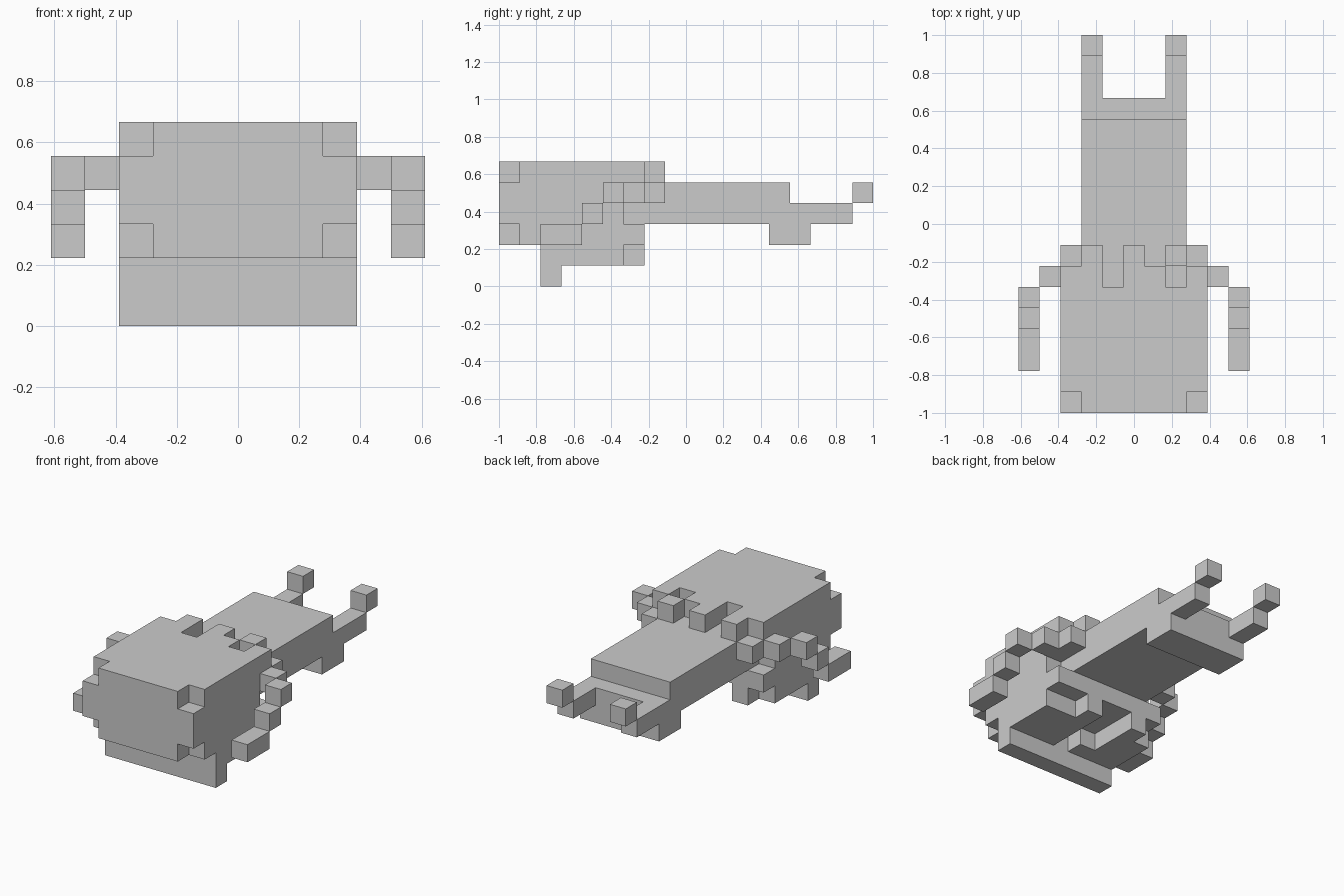
import bpy, bmesh
from mathutils import Vector

if "Cube" in bpy.data.objects:
    bpy.data.objects.remove(bpy.data.objects["Cube"])

U = 1 / 9  # one block; i is counted from the centre, j from the front, k from the ground


def box(i0, i1, j0, j1, k0, k1):
    """Set of grid cells in an inclusive block range."""
    return {(i, j, k) for i in range(i0, i1 + 1)
            for j in range(j0, j1 + 1) for k in range(k0, k1 + 1)}


def mirror(cells):
    return {(-i, j, k) for i, j, k in cells}


parts = {}

# Head: big block with nipped front corners
head = box(-3, 3, 0, 6, 2, 5)
for i in (-3, 3):
    head -= {(i, 0, 2), (i, 0, 5), (i, 6, 3)}
head -= {(-1, 6, 5), (2, 6, 5)}          # notches in the rear top edge
parts["head"] = head

# Ragged fringe along the rear of the head
parts["rear_fringe"] = {(-2, 7, 5), (0, 7, 5), (2, 7, 5), (-3, 7, 4), (3, 7, 4)}

# Jaw: front bar with an uneven underside behind it
parts["jaw_bar"] = box(-3, 3, 2, 2, 0, 1)
parts["jaw_left"] = box(-3, -2, 3, 5, 1, 1) | {(-1, 3, 1), (-2, 6, 1)}
parts["jaw_right"] = box(1, 3, 3, 5, 1, 1) | {(1, 6, 1)}

# Long body and its foot
parts["body"] = box(-2, 2, 7, 13, 3, 4) | box(-2, 2, 14, 14, 3, 3)
parts["rear_foot"] = box(-2, 2, 13, 14, 2, 2)

# Paired tail prongs and stepped side arms
prong = box(2, 2, 15, 16, 3, 3) | {(2, 17, 4)}
arm = {(4, 6, 4), (5, 5, 4), (5, 4, 3)} | box(5, 5, 2, 3, 2, 2)
for name, cells in (("tail_prong", prong), ("side_arm", arm)):
    parts[name + "_right"] = cells
    parts[name + "_left"] = mirror(cells)

filled = set().union(*parts.values())
AXES = [Vector((1, 0, 0)), Vector((0, 1, 0)), Vector((0, 0, 1))]


def build(name, cells):
    """Make the outer faces of a part, skipping faces hidden by neighbours."""
    bm = bmesh.new()
    for cell in sorted(cells):
        c = Vector((cell[0] * U, -1 + (cell[1] + 0.5) * U, (cell[2] + 0.5) * U))
        for a in range(3):
            for s in (-1, 1):
                near = list(cell)
                near[a] += s
                if tuple(near) in filled:
                    continue
                n = AXES[a] * s
                u = AXES[(a + 1) % 3]
                v = n.cross(u)
                bm.faces.new([bm.verts.new(c + (n + u * p + v * q) * U / 2)
                              for p, q in ((-1, -1), (1, -1), (1, 1), (-1, 1))])
    bmesh.ops.remove_doubles(bm, verts=bm.verts, dist=1e-4)
    bmesh.ops.dissolve_limit(bm, angle_limit=0.01, verts=bm.verts, edges=bm.edges)
    mesh = bpy.data.meshes.new(name)
    bm.to_mesh(mesh)
    bm.free()
    bpy.context.collection.objects.link(bpy.data.objects.new(name, mesh))


for name, cells in parts.items():
    build(name, cells)
